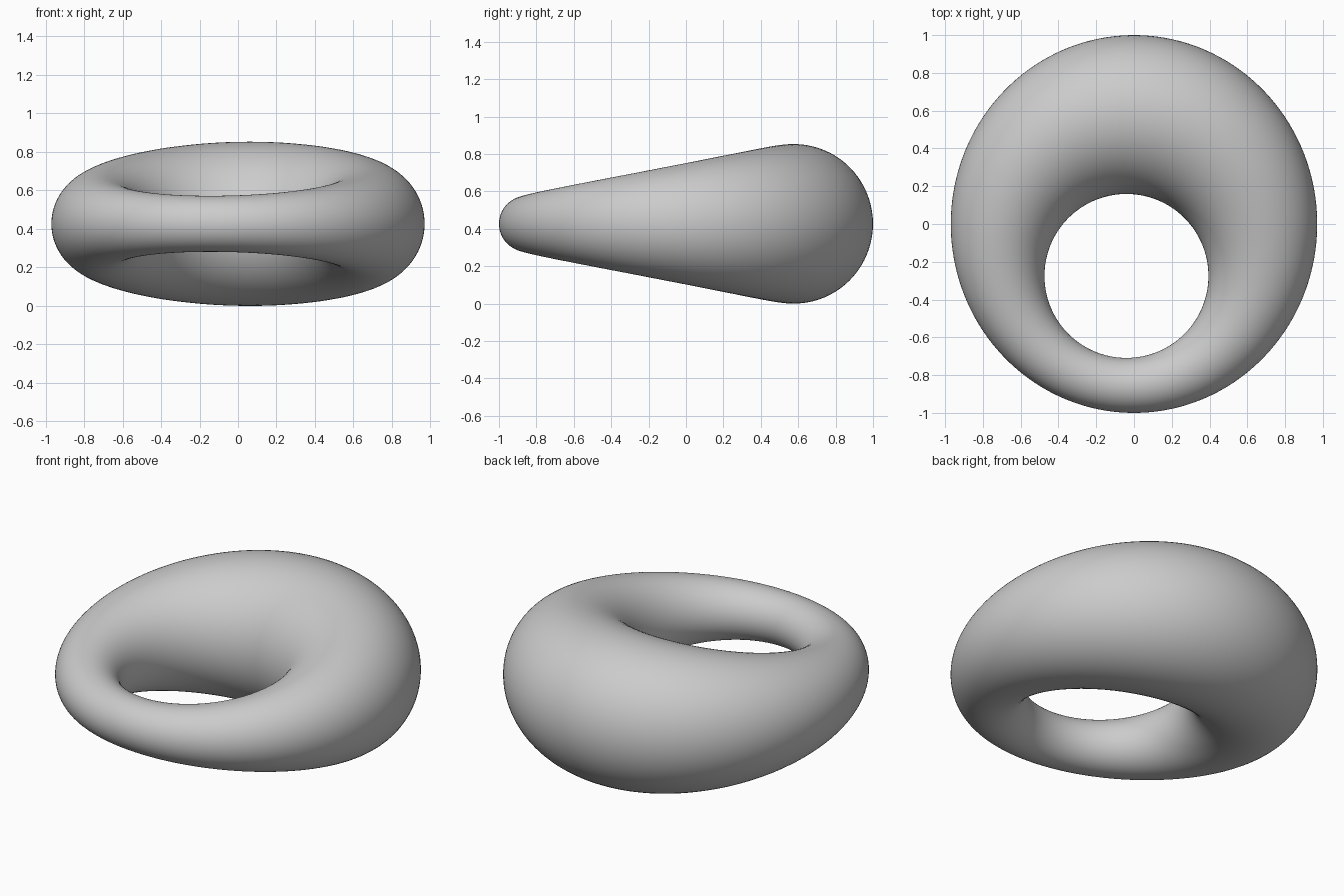
import bpy, bmesh
from math import sin, cos, pi, sqrt

if "Cube" in bpy.data.objects:
    bpy.data.objects.remove(bpy.data.objects["Cube"])

N_RING, N_TUBE = 160, 80
CORE = (-0.02, -0.14)                 # common point of all cross-section planes
OUTER = (0.97, 1.0)                   # outer outline: ellipse about the origin
HOLE = (-0.04, -0.275, 0.434)         # inner outline: circle x, y, radius
HEIGHT = 0.853


def ray_hit(dx, dy, cx, cy, rx, ry):
    """Distance from CORE along (dx, dy) to an ellipse."""
    px, py = (CORE[0] - cx) / rx, (CORE[1] - cy) / ry
    ux, uy = dx / rx, dy / ry
    a, b, c = ux * ux + uy * uy, px * ux + py * uy, px * px + py * py - 1
    return (-b + sqrt(b * b - a * c)) / a


# circular cross sections spanning hole edge to outer edge
sections = []
for i in range(N_RING):
    t = 2 * pi * i / N_RING
    dx, dy = cos(t), sin(t)
    far = ray_hit(dx, dy, 0, 0, *OUTER)
    near = ray_hit(dx, dy, HOLE[0], HOLE[1], HOLE[2], HOLE[2])
    sections.append((dx, dy, (far + near) / 2, (far - near) / 2))
z_scale = HEIGHT / 2 / max(s[3] for s in sections)

# uneven ring, thick at the back and thin at the front
bm = bmesh.new()
rings = []
for dx, dy, mid, r in sections:
    ring = []
    for j in range(N_TUBE):
        p = 2 * pi * j / N_TUBE
        d = mid + r * cos(p)
        ring.append(bm.verts.new((CORE[0] + d * dx, CORE[1] + d * dy,
                                  HEIGHT / 2 + r * z_scale * sin(p))))
    rings.append(ring)
for i in range(N_RING):
    a, b = rings[i], rings[(i + 1) % N_RING]
    for j in range(N_TUBE):
        k = (j + 1) % N_TUBE
        bm.faces.new((a[j], b[j], b[k], a[k])).smooth = True
bmesh.ops.recalc_face_normals(bm, faces=bm.faces)
mesh = bpy.data.meshes.new("uneven_ring")
bm.to_mesh(mesh)
bm.free()
bpy.context.collection.objects.link(bpy.data.objects.new("uneven_ring", mesh))
